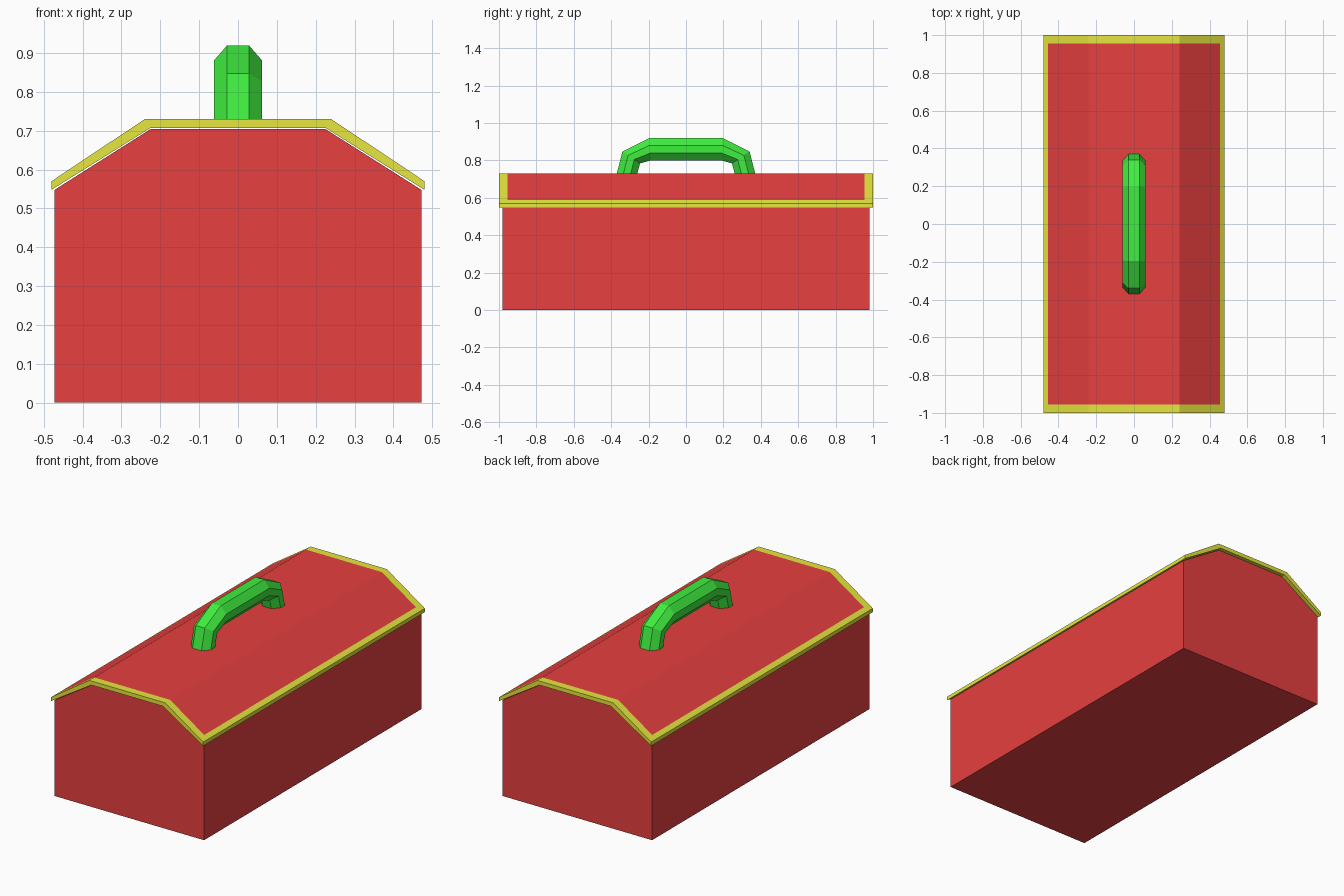
import bpy
import bmesh

if "Cube" in bpy.data.objects:
    bpy.data.objects.remove(bpy.data.objects["Cube"])


def material(name, rgb):
    m = bpy.data.materials.new(name)
    m.diffuse_color = (*rgb, 1)
    m.use_nodes = True
    m.node_tree.nodes["Principled BSDF"].inputs["Base Color"].default_value = m.diffuse_color
    return m


RED = material("red_paint", (0.8, 0.05, 0.05))
YELLOW = material("yellow_trim", (0.8, 0.8, 0.05))
GREEN = material("green_handle", (0.05, 0.85, 0.05))


def loft(name, rings, materials):
    """Join equal-sized closed rings of points and cap both ends."""
    bm = bmesh.new()
    loops = [[bm.verts.new(p) for p in ring] for ring in rings]
    for a, b in zip(loops, loops[1:]):
        for i in range(len(a)):
            j = (i + 1) % len(a)
            bm.faces.new((a[i], a[j], b[j], b[i]))
    bm.faces.new(loops[0])
    bm.faces.new(loops[-1])
    bmesh.ops.recalc_face_normals(bm, faces=bm.faces)
    mesh = bpy.data.meshes.new(name)
    bm.to_mesh(mesh)
    bm.free()
    for m in materials:
        mesh.materials.append(m)
    obj = bpy.data.objects.new(name, mesh)
    bpy.context.collection.objects.link(obj)
    return obj


def mirrored(half):
    """Complete a right-hand x,z profile with its mirror image."""
    return half + [(-x, z) for x, z in reversed(half)]


def extrude(name, profile, stations, materials):
    return loft(name, [[(x, y, z) for x, z in profile] for y in stations], materials)


# Box body with a sloped top
extrude("body", mirrored([(0.472, 0), (0.472, 0.548), (0.224, 0.705)]),
        (-0.98, 0.98), [RED])

# Lid: bent sheet, yellow border around red top panels
lid = extrude("lid", mirrored([(0.226, 0.707), (0.48, 0.548), (0.48, 0.57),
                               (0.455, 0.587), (0.24, 0.73)]),
              (-1, -0.955, 0.955, 1), [YELLOW, RED])
for face in lid.data.polygons:
    c = face.center
    panel = face.normal.z > 0.5 and abs(c.y) < 0.5 and abs(c.x) < 0.45
    face.material_index = int(panel)

# Carrying handle: octagonal bar swept along an arch, outer and inner (y, z) pairs
half_arch = [((0.37, 0.73), (0.26, 0.73)),
             ((0.34, 0.848), (0.246, 0.784)),
             ((0.196, 0.92), (0.19, 0.80))]
arch = half_arch + [((-o[0], o[1]), (-i[0], i[1])) for o, i in reversed(half_arch)]
octagon = [(0.028, 1), (0.062, 0.35), (0.062, -0.35), (0.028, -1)]
octagon += [(-x, t) for x, t in reversed(octagon)]
rings = [[(x, (o[0] * (1 + t) + i[0] * (1 - t)) / 2,
           (o[1] * (1 + t) + i[1] * (1 - t)) / 2) for x, t in octagon]
         for o, i in arch]
loft("handle", rings, [GREEN])
